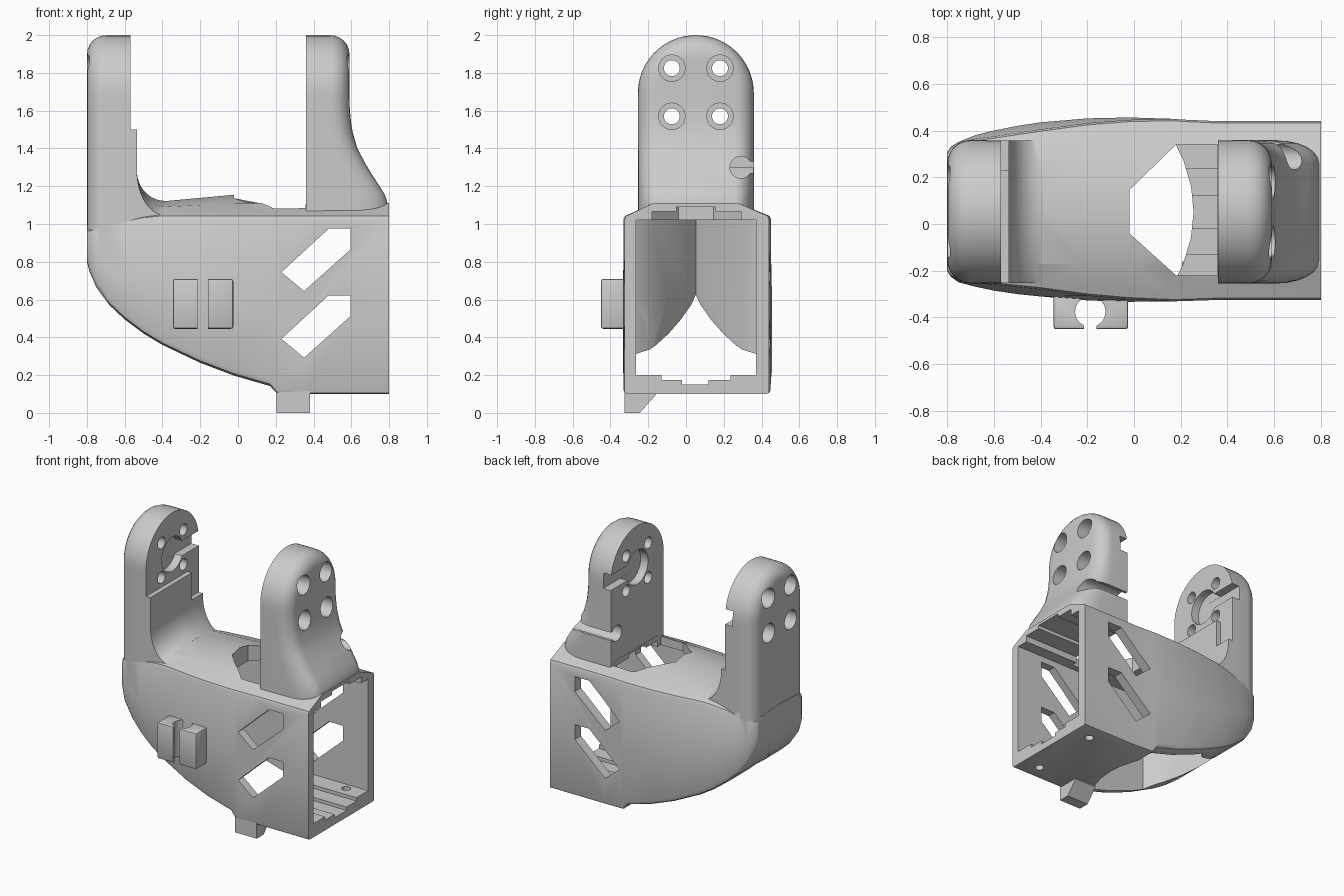
import bpy, bmesh
from math import sin, cos, pi, radians

if "Cube" in bpy.data.objects:
    bpy.data.objects.remove(bpy.data.objects["Cube"])

C = 0.052                      # centre plane of the part in y


def make(name, bm):
    bmesh.ops.recalc_face_normals(bm, faces=bm.faces)
    me = bpy.data.meshes.new(name)
    bm.to_mesh(me)
    bm.free()
    ob = bpy.data.objects.new(name, me)
    bpy.context.collection.objects.link(ob)
    return ob


def loft(name, rings, strips=False):
    bm = bmesh.new()
    vs = [[bm.verts.new(p) for p in r] for r in rings]
    n = len(vs[0])
    for a, b in zip(vs, vs[1:]):
        for i in range(n):
            j = (i + 1) % n
            bm.faces.new((a[i], a[j], b[j], b[i]))
    for r in (vs[0], vs[-1]):
        if strips:
            for i in range(n // 2 - 1):
                bm.faces.new((r[i], r[i + 1], r[n - 2 - i], r[n - 1 - i]))
        else:
            bm.faces.new(r)
    return make(name, bm)


def prism(name, pts, axis, lo, hi):
    put = {'x': lambda p, t: (t, p[0], p[1]),
           'y': lambda p, t: (p[0], t, p[1]),
           'z': lambda p, t: (p[0], p[1], t)}[axis]
    return loft(name, [[put(p, t) for p in pts] for t in (lo, hi)])


def box(name, x0, x1, y0, y1, z0, z1):
    return prism(name, [(x0, y0), (x1, y0), (x1, y1), (x0, y1)], 'z', z0, z1)


def rod(name, axis, u, v, r, lo, hi, n=32):
    pts = [(u + r * cos(2 * pi * i / n), v + r * sin(2 * pi * i / n)) for i in range(n)]
    return prism(name, pts, axis, lo, hi)


def boolean(target, tool, op='DIFFERENCE'):
    m = target.modifiers.new("bool", 'BOOLEAN')
    m.object, m.operation, m.solver = tool, op, 'EXACT'
    bpy.context.view_layer.objects.active = target
    bpy.ops.object.modifier_apply(modifier=m.name)
    bpy.data.objects.remove(tool, do_unlink=True)


# Housing: lofted cross-sections along x
# x, y min, y max, bottom z, top-edge z, shoulder z, crown z, top inset
sections = [
    (-0.80, -0.20, 0.305, 0.80, 0.97, 0.99, 1.00, 0.00),
    (-0.785, -0.225, 0.33, 0.745, 0.97, 1.00, 1.02, 0.00),
    (-0.75, -0.25, 0.352, 0.665, 0.98, 1.02, 1.04, 0.005),
    (-0.68, -0.268, 0.38, 0.57, 1.00, 1.05, 1.08, 0.015),
    (-0.60, -0.285, 0.40, 0.495, 1.02, 1.06, 1.10, 0.025),
    (-0.50, -0.30, 0.42, 0.42, 1.04, 1.08, 1.115, 0.03),
    (-0.40, -0.31, 0.435, 0.36, 1.05, 1.09, 1.12, 0.03),
    (-0.20, -0.327, 0.452, 0.265, 1.05, 1.10, 1.138, 0.02),
    (-0.02, -0.333, 0.456, 0.197, 1.05, 1.11, 1.155, 0.01),
    (0.17, -0.331, 0.45, 0.142, 1.05, 1.11, 1.125, 0.0),
    (0.205, -0.33, 0.447, 0.105, 1.05, 1.10, 1.11, 0.0),
    (0.36, -0.325, 0.44, 0.10, 1.05, 1.105, 1.105, 0.0),
    (0.80, -0.325, 0.44, 0.10, 1.05, 1.11, 1.11, 0.0),
]
rings = []
for x, y0, y1, zb, zt, zs, zm, d in sections:
    r = 0.035 if x < 0.2 else 0.015
    half = [(r, zb), (r * 0.3, zb + r * 0.3), (0, zb + r), (0, zb + 0.45 * (zt - zb)),
            (d, zt - 0.025), (d + 0.008, zt - 0.007), (d + 0.025, zt)]
    left = [(x, y0 + a, z) for a, z in half] + [(x, max(C - 0.225, y0 + d + 0.03), zs)]
    right = [(x, y1 - a, z) for a, z in half] + [(x, min(C + 0.225, y1 - d - 0.03), zs)]
    rings.append(left + [(x, C, zm)] + right[::-1])
housing = loft("housing", rings)

# Upright arms: arched plates with a rounded outer edge
flare = [(1.0, .797), (1.1, .795), (1.15, .78), (1.2, .75), (1.3, .685), (1.4, .632),
         (1.5, .603), (1.6, .592), (1.7, .59), (2.1, .59)]


def flared(z):
    for (a, p), (b, q) in zip(flare, flare[1:]):
        if z <= b:
            return p + (q - p) * max(0, z - a) / (b - a)


def arm(name, inner, outer, zb, width):
    steps = [(0, 0)] + [(1 - width * (1 - sin(a)), 0.1 * (1 - cos(a)))
                        for a in (radians(i * 15) for i in range(7))]
    rings = []
    for t, inset in steps:
        R = 0.307 - inset
        side = [zb + (1.693 - zb) * i / 16 for i in range(16)]
        yz = [(C - R, z) for z in side]
        yz += [(C - R * cos(pi * i / 25), 1.693 + R * sin(pi * i / 25)) for i in range(26)]
        yz += [(C + R, z) for z in side[::-1]]
        rings.append([(inner + t * (outer(z) - inner), y, z) for y, z in yz])
    return loft(name, rings, True)


left_arm = arm("left_arm", -0.57, lambda z: -0.799, 0.88, 0.44)
right_arm = arm("right_arm", 0.36, flared, 1.03, 0.44)

# Pad and fillet between left arm and housing
rings = []
for y, ze in ((-0.253, 1.045), (-0.17, 1.09), (C, 1.122), (0.27, 1.09), (0.357, 1.045)):
    arc = [(-0.385 - 0.15 * cos(radians(a)), 1.28 - (1.28 - ze) * sin(radians(a)))
           for a in range(0, 91, 10)]
    pts = [(-0.62, 0.98), (-0.62, 1.5), (-0.535, 1.5)] + arc + [(-0.385, 0.98)]
    rings.append([(x, y, z) for x, z in pts])
pad = loft("pad", rings)
boolean(pad, box("cut", -0.57, -0.5, 0.23, 0.4, 1.3, 1.6))

for part in (left_arm, pad, right_arm):
    boolean(housing, part, 'UNION')

# Inner cavity, open at the right end and through the curved underside
plan = [(-0.30, -0.265), (-0.35, -0.19), (-0.72, C), (-0.35, 0.295), (-0.30, 0.37)]
boolean(housing, prism("cut", plan + [(0.9, 0.37), (0.9, -0.265)], 'z', 0.2, 1.02))
edge = [(0.255 - 0.9 * (y - C) ** 2, y) for y in (0.37, 0.27, 0.16, C, -0.06, -0.17, -0.265)]
boolean(housing, prism("cut", plan + edge, 'z', -0.1, 0.6))

# Stepped grooves in floor and ceiling
for x0, y0, y1, z0, z1 in ((0.1, -0.13, 0.235, 0.175, 0.4), (0.1, -0.02, 0.12, 0.15, 0.4),
                           (0.3, -0.18, 0.29, 0.9, 1.065), (0.3, -0.05, 0.155, 0.9, 1.09)):
    boolean(housing, box("cut", x0, 0.9, y0, y1, z0, z1))

# Top opening
boolean(housing, prism("cut", [(-0.02, -0.04), (0.18, -0.22), (0.358, -0.22), (0.358, 0.34),
                               (0.18, 0.34), (-0.02, 0.145)], 'z', 0.95, 1.4))

# Slanted side windows
for dz in (0, -0.353):
    win = [(0.23, 0.745), (0.48, 0.975), (0.595, 0.975), (0.595, 0.865), (0.35, 0.645)]
    boolean(housing, prism("cut", [(x, z + dz) for x, z in win], 'y', -0.6, 0.6))

# Screw holes with counterbores in both arms
for y in (-0.075, 0.18):
    for z in (1.57, 1.825):
        boolean(housing, rod("cut", 'x', y, z, 0.042, -1, 1))
        boolean(housing, rod("cut", 'x', y, z, 0.07, 0.48, 1))
        boolean(housing, rod("cut", 'x', y, z, 0.07, -1, -0.69))

# Round recess with side slot on the inner arm faces
for x0, x1 in ((-0.63, -0.5), (0.3, 0.42)):
    boolean(housing, rod("cut", 'x', C, 1.695, 0.125, x0, x1))
    boolean(housing, box("cut", x0 - 0.001, x1 + 0.001, C, 0.45, 1.64, 1.75))

# Cable keyhole in right arm, floor screw holes
boolean(housing, rod("cut", 'x', 0.29, 1.3, 0.058, 0.3, 0.9))
boolean(housing, box("cut", 0.29, 0.91, 0.29, 0.45, 1.27, 1.33))
for y in (-0.21, 0.315):
    boolean(housing, rod("cut", 'z', 0.66, y, 0.03, 0, 0.3))

# Front cable clip
clip = box("cable_clip", -0.345, -0.025, -0.45, -0.30, 0.445, 0.71)
bpy.context.view_layer.objects.active = clip
bev = clip.modifiers.new("bevel", 'BEVEL')
bev.width, bev.segments = 0.012, 2
bpy.ops.object.modifier_apply(modifier=bev.name)
boolean(clip, rod("cut", 'z', -0.187, -0.375, 0.065, 0.3, 0.9))
boolean(clip, box("cut", -0.214, -0.16, -0.5, -0.27, 0.29, 0.91))

# Foot tab under the front edge
tab = prism("foot_tab", [(-0.325, 0), (-0.245, 0), (-0.16, 0.095), (-0.16, 0.12), (-0.325, 0.12)],
            'x', 0.205, 0.38)

for ob in (housing, clip, tab):
    bpy.ops.object.select_all(action='DESELECT')
    ob.select_set(True)
    bpy.context.view_layer.objects.active = ob
    bpy.ops.object.shade_smooth_by_angle(angle=radians(30))
